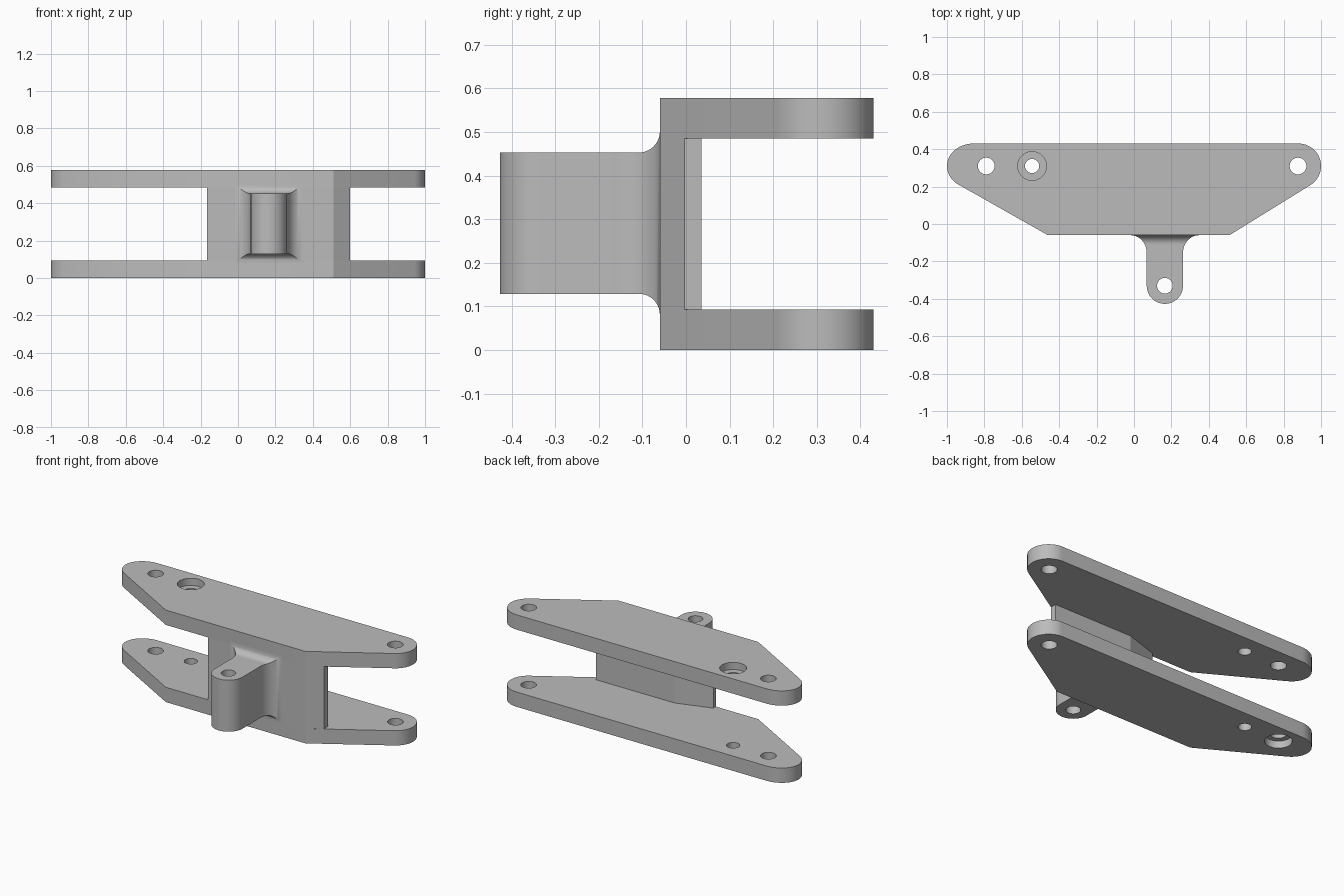
import bpy, bmesh
from math import cos, sin, pi, radians, sqrt

cube = bpy.data.objects.get("Cube")
if cube:
    bpy.data.objects.remove(cube, do_unlink=True)

grey = bpy.data.materials.new("plain grey")
grey.use_nodes = True
tone = (0.5, 0.5, 0.5, 1)
grey.diffuse_color = tone
grey.node_tree.nodes["Principled BSDF"].inputs["Base Color"].default_value = tone

HEIGHT, PLATE = 0.578, 0.093
FRONT, HOLE_Y = -0.06, 0.31
LUG_X, LUG_Y, LUG_R = 0.165, -0.33, 0.097
LUG_LOW, LUG_HIGH = 0.129, 0.453


def arc(cx, cy, rx, ry, start, end, steps=24):
    angles = [radians(start + (end - start) * i / steps) for i in range(steps + 1)]
    return [(cx + rx * cos(a), cy + ry * sin(a)) for a in angles]


def finish(name, bm):
    bmesh.ops.recalc_face_normals(bm, faces=bm.faces[:])
    mesh = bpy.data.meshes.new(name)
    bm.to_mesh(mesh)
    bm.free()
    mesh.materials.append(grey)
    obj = bpy.data.objects.new(name, mesh)
    bpy.context.collection.objects.link(obj)
    return obj


def prism(name, outline, low, high):
    bm = bmesh.new()
    face = bm.faces.new([bm.verts.new((x, y, low)) for x, y in outline])
    top = bmesh.ops.extrude_face_region(bm, geom=[face])["geom"]
    verts = [v for v in top if isinstance(v, bmesh.types.BMVert)]
    bmesh.ops.translate(bm, verts=verts, vec=(0, 0, high - low))
    return finish(name, bm)


def select_only(obj):
    bpy.ops.object.select_all(action="DESELECT")
    obj.select_set(True)
    bpy.context.view_layer.objects.active = obj


def drill(obj, x, y, radius, low, high):
    cutter = prism("drill_cutter", arc(x, y, radius, radius, 0, 345, 23) if radius < 0.06
                   else arc(x, y, radius, radius, 0, 350, 35), low, high)
    cutter.hide_render = True
    mod = obj.modifiers.new("hole", "BOOLEAN")
    mod.operation, mod.solver, mod.object = "DIFFERENCE", "EXACT", cutter
    select_only(obj)
    bpy.ops.object.modifier_apply(modifier=mod.name)
    bpy.data.objects.remove(cutter, do_unlink=True)


def smooth(obj):
    select_only(obj)
    bpy.ops.object.shade_smooth_by_angle(angle=radians(30))


# Two long plates with rounded ends
outline = [(-0.46, FRONT), (0.51, FRONT)]
outline += arc(0.88, HOLE_Y, 0.12, 0.12, -58, 90)
outline += arc(-0.86, HOLE_Y, 0.14, 0.12, 90, 236.6)
for name, low in (("bottom_plate", 0), ("top_plate", HEIGHT - PLATE)):
    plate = prism(name, outline, low, low + PLATE)
    for x, radius in ((-0.79, 0.045), (-0.545, 0.038), (0.877, 0.045)):
        drill(plate, x, HOLE_Y, radius, low - 0.1, low + PLATE + 0.1)
    # Counterbore on the outer side of each plate
    if low:
        drill(plate, -0.545, HOLE_Y, 0.077, HEIGHT - 0.045, HEIGHT + 0.1)
    else:
        drill(plate, -0.79, HOLE_Y, 0.077, -0.1, 0.045)
    smooth(plate)

# Web joining the plates along the front
prism("web", [(-0.165, FRONT), (0.51, FRONT), (0.6, -0.003), (0.6, 0.035),
              (0.054, 0.035), (-0.165, -0.035)], PLATE, HEIGHT - PLATE)

# Front lug with a rounded nose and a vertical hole
NECK = -0.155
lug = prism("lug", arc(LUG_X, LUG_Y, LUG_R, LUG_R, 180, 360, 32)
            + [(LUG_X + LUG_R, NECK), (LUG_X - LUG_R, NECK)], LUG_LOW, LUG_HIGH)
drill(lug, LUG_X, LUG_Y, 0.042, 0, HEIGHT)
smooth(lug)

# Flared fillet from the lug to the web
SIDE, RISE, STEPS = 0.085, 0.048, 16


def flare(y, depth, reach):
    t = max(0, 1 - (FRONT - y) / depth)
    return reach * (1 - sqrt(max(0, 1 - t * t)))


bm = bmesh.new()
rings = []
for i in range(STEPS + 1):
    y = NECK + (FRONT - NECK) * sin(pi / 2 * i / STEPS)
    half = LUG_R + flare(y, FRONT - NECK, SIDE)
    rise = flare(y, RISE, RISE)
    rings.append([bm.verts.new((LUG_X + sx * half, y, z)) for sx, z in
                  ((-1, LUG_LOW - rise), (1, LUG_LOW - rise),
                   (1, LUG_HIGH + rise), (-1, LUG_HIGH + rise))])
for a, b in zip(rings, rings[1:]):
    for k in range(4):
        n = (k + 1) % 4
        bm.faces.new((a[k], a[n], b[n], b[k]))
bm.faces.new(rings[0])
bm.faces.new(rings[-1])
smooth(finish("lug_fillet", bm))
